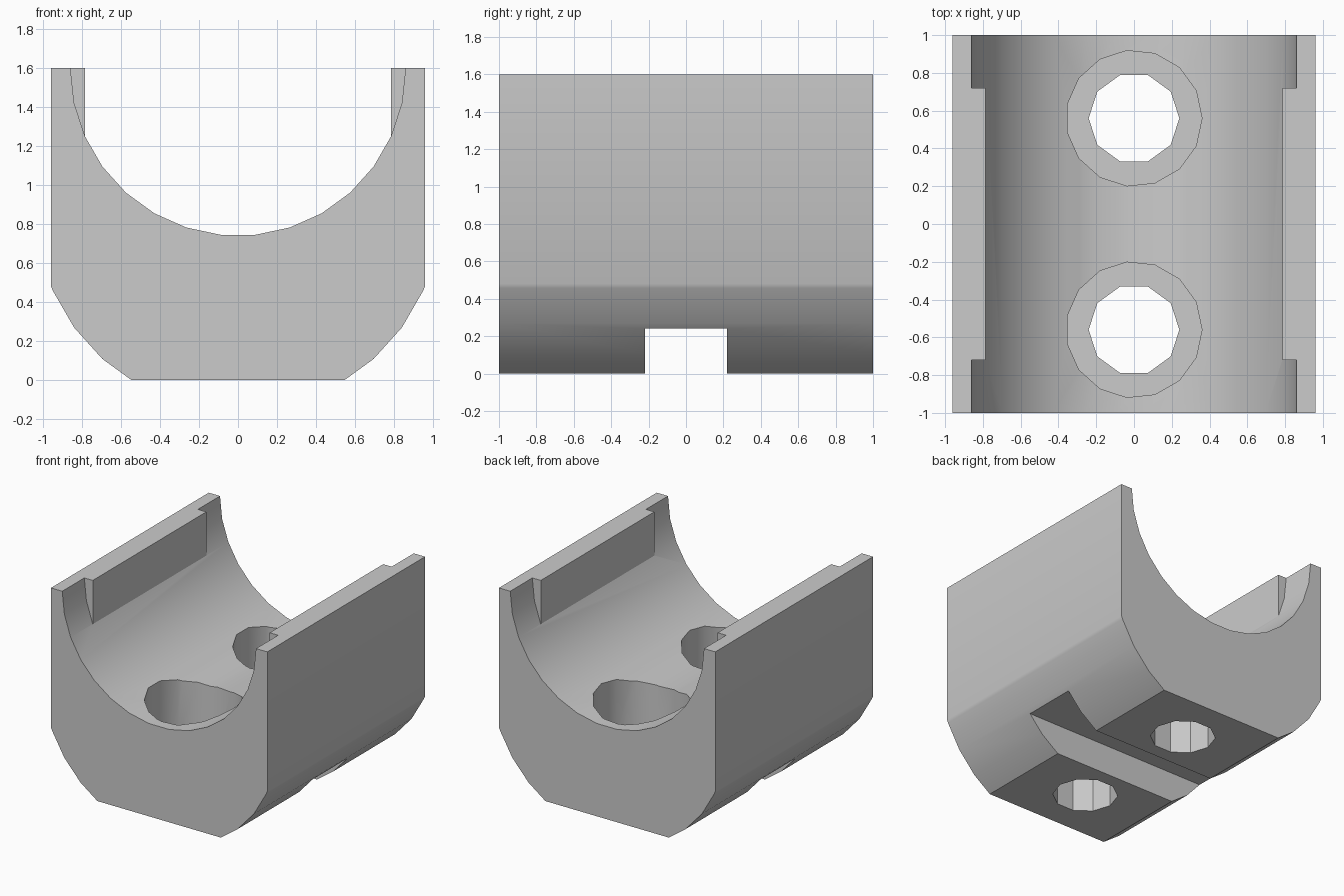
import bpy, bmesh
from math import sin, cos, radians, sqrt

cube = bpy.data.objects.get("Cube")
if cube:
    bpy.data.objects.remove(cube, do_unlink=True)

WIDTH, HEIGHT, DEPTH = 0.96, 1.6, 1.0    # half width, height, half depth
BORE, OUTER, OUTER_Z = 0.86, 1.04, 0.88
LAND_X, LAND_Y = 0.785, 0.72
HOLE_Y = 0.56

grey = bpy.data.materials.new("plain grey")
grey.use_nodes = True
grey.diffuse_color = (0.6, 0.6, 0.6, 1)
grey.node_tree.nodes["Principled BSDF"].inputs["Base Color"].default_value = (0.6, 0.6, 0.6, 1)


def prism(name, points, along):
    """Extrude a closed outline of 3D points by a vector."""
    bm = bmesh.new()
    face = bm.faces.new([bm.verts.new(p) for p in points])
    out = bmesh.ops.extrude_face_region(bm, geom=[face])
    moved = [v for v in out["geom"] if isinstance(v, bmesh.types.BMVert)]
    bmesh.ops.translate(bm, verts=moved, vec=along)
    bmesh.ops.recalc_face_normals(bm, faces=bm.faces)
    mesh = bpy.data.meshes.new(name)
    bm.to_mesh(mesh)
    bm.free()
    mesh.materials.append(grey)
    obj = bpy.data.objects.new(name, mesh)
    bpy.context.collection.objects.link(obj)
    return obj


def along_y(name, outline, half):
    return prism(name, [(x, -half, z) for x, z in outline], (0, 2 * half, 0))


def box(name, x0, x1, half_y, z0, z1):
    return along_y(name, [(x0, z0), (x1, z0), (x1, z1), (x0, z1)], half_y)


def well(name, radius, sides, y, z0, z1):
    ring = [(radius * cos(radians(360 * i / sides)),
             y + radius * sin(radians(360 * i / sides)), z0) for i in range(sides)]
    return prism(name, ring, (0, 0, z1 - z0))


def cut(target, cutter):
    """Subtract a cutter and discard it."""
    mod = target.modifiers.new("cut", "BOOLEAN")
    mod.operation, mod.solver, mod.object = "DIFFERENCE", "EXACT", cutter
    bpy.context.view_layer.objects.active = target
    bpy.ops.object.modifier_apply(modifier=mod.name)
    bpy.data.objects.remove(cutter, do_unlink=True)


def arc(radius, centre_z, angles):
    return [(radius * sin(radians(a)), centre_z - radius * cos(radians(a))) for a in angles]


# Body: rounded lower flanks, flat base, straight walls
half = [(0.548, 0)] + arc(OUTER, OUTER_Z, (42, 54, 66)) + [(WIDTH, 0.48), (WIDTH, HEIGHT)]
body = along_y("cradle_body", half + [(-x, z) for x, z in reversed(half)], DEPTH)

# Round bore, narrowed by a flat land on each wall
bore = along_y("bore_cutter", arc(BORE, HEIGHT, range(-90, 91, 12))
               + [(BORE, HEIGHT + 0.2), (-BORE, HEIGHT + 0.2)], DEPTH + 0.1)
for side in (-1, 1):
    cut(bore, box("land_block", *sorted((side * LAND_X, side * 1.1)), LAND_Y, 1.0, 2.0))
cut(body, bore)

# Cross slot under the base
cut(body, box("slot_cutter", -1.2, 1.2, 0.22, -0.2, 0.24))

# Counterbored bolt holes
for side in (-1, 1):
    cut(body, well("counterbore_cutter", 0.36, 15, side * HOLE_Y, 0.36, 1.3))
    cut(body, well("bolt_hole_cutter", 0.24, 10, side * HOLE_Y, -0.2, 1.2))

bpy.ops.object.select_all(action="DESELECT")
body.select_set(True)
bpy.context.view_layer.objects.active = body
bpy.ops.object.shade_smooth_by_angle(angle=radians(30))
